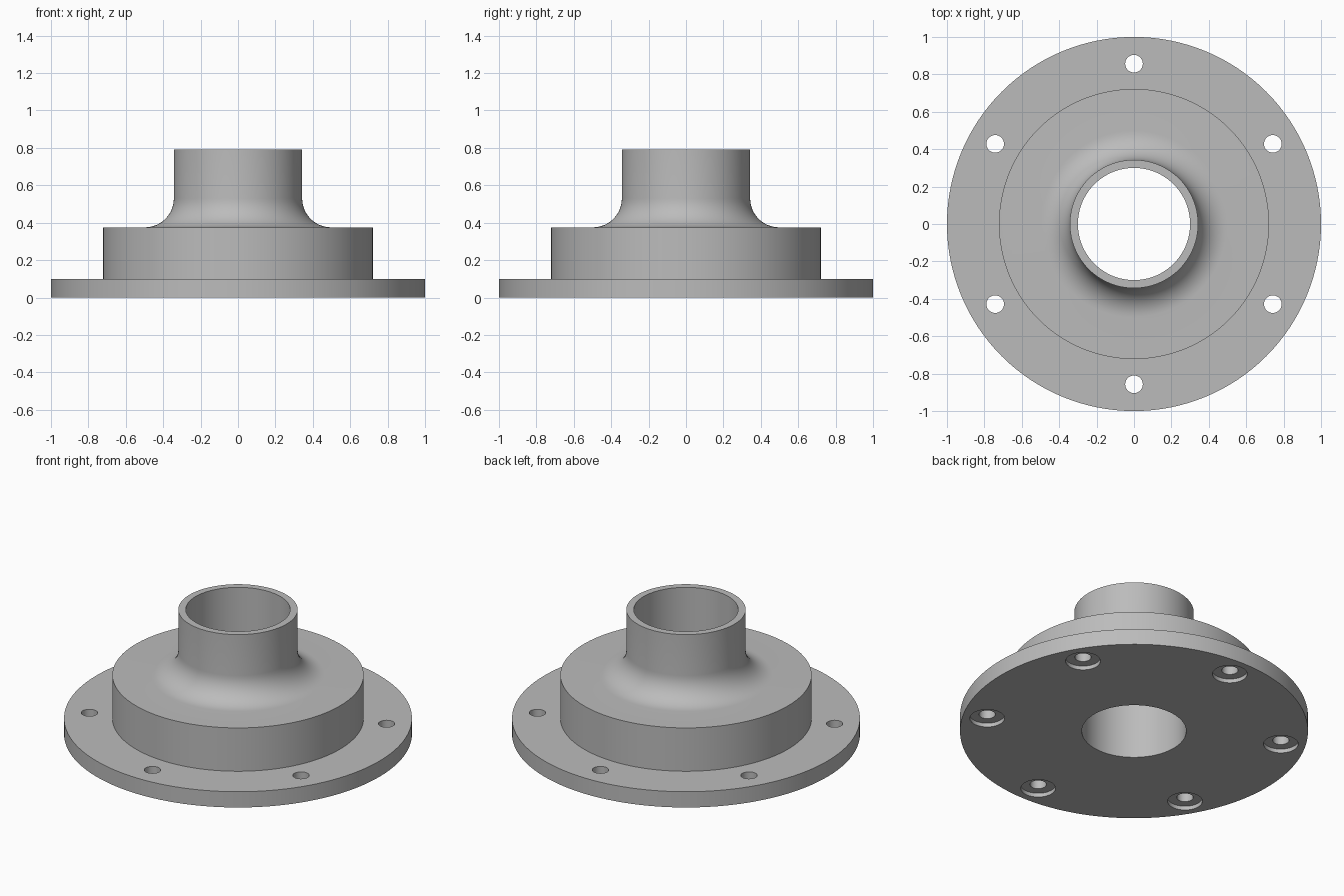
import bpy
import bmesh
from math import radians, sin, cos, pi

SEGMENTS = 128
BOLT_COUNT = 6
BOLT_CIRCLE = 0.857

cube = bpy.data.objects.get("Cube")
if cube:
    bpy.data.objects.remove(cube, do_unlink=True)

# Material
steel = bpy.data.materials.new("grey_steel")
steel.use_nodes = True
colour = (0.5, 0.5, 0.5, 1)
steel.diffuse_color = colour
steel.node_tree.nodes["Principled BSDF"].inputs["Base Color"].default_value = colour


def add_object(name, bm):
    bmesh.ops.recalc_face_normals(bm, faces=bm.faces)
    mesh = bpy.data.meshes.new(name)
    bm.to_mesh(mesh)
    bm.free()
    mesh.materials.append(steel)
    obj = bpy.data.objects.new(name, mesh)
    bpy.context.collection.objects.link(obj)
    return obj


def lathe(name, profile):
    """Revolve a closed (radius, height) profile about z."""
    bm = bmesh.new()
    verts = [bm.verts.new((r, 0, z)) for r, z in profile]
    edges = [bm.edges.new((a, b)) for a, b in zip(verts, verts[1:] + verts[:1])]
    bmesh.ops.spin(bm, geom=verts + edges, cent=(0, 0, 0), axis=(0, 0, 1),
                   angle=2 * pi, steps=SEGMENTS, use_duplicate=False)
    bmesh.ops.remove_doubles(bm, verts=bm.verts, dist=0.0001)
    return add_object(name, bm)


# Flange, shoulder and filleted hollow neck as one turned body
neck, fillet, shoulder_top = 0.343, 0.155, 0.375
arc = [(neck + fillet - fillet * sin(t), shoulder_top + fillet - fillet * cos(t))
       for t in (pi / 2 * i / 12 for i in range(13))]
body = lathe("flange_body", [(0.3, 0), (1, 0), (1, 0.1), (0.722, 0.1),
                             (0.722, shoulder_top)] + arc
             + [(neck, 0.79), (0.3, 0.79)])

# Stepped bolt hole cutter, repeated round the bolt circle
cutter_profile = [(0, -0.1), (0.1, -0.1), (0.1, 0.025),
                  (0.047, 0.025), (0.047, 0.2), (0, 0.2)]
bm = bmesh.new()
sides = 48
for k in range(BOLT_COUNT):
    a = radians(90 + 360 / BOLT_COUNT * k)
    cx, cy = BOLT_CIRCLE * cos(a), BOLT_CIRCLE * sin(a)
    rings = [[bm.verts.new((cx + r * cos(2 * pi * i / sides),
                            cy + r * sin(2 * pi * i / sides), z))
              for i in range(sides)] for r, z in cutter_profile[1:-1]]
    bm.faces.new(rings[0])
    bm.faces.new(rings[-1])
    for low, high in zip(rings, rings[1:]):
        for i in range(sides):
            j = (i + 1) % sides
            bm.faces.new((low[i], low[j], high[j], high[i]))
cutter = add_object("bolt_hole_cutter", bm)

cut = body.modifiers.new("bolt_holes", "BOOLEAN")
cut.operation = "DIFFERENCE"
cut.solver = "EXACT"
cut.object = cutter

# Apply the cut, then smooth the curved faces
bpy.ops.object.select_all(action="DESELECT")
bpy.context.view_layer.objects.active = body
body.select_set(True)
bpy.ops.object.modifier_apply(modifier=cut.name)
bpy.data.objects.remove(cutter, do_unlink=True)
bpy.ops.object.shade_smooth_by_angle(angle=radians(30))
